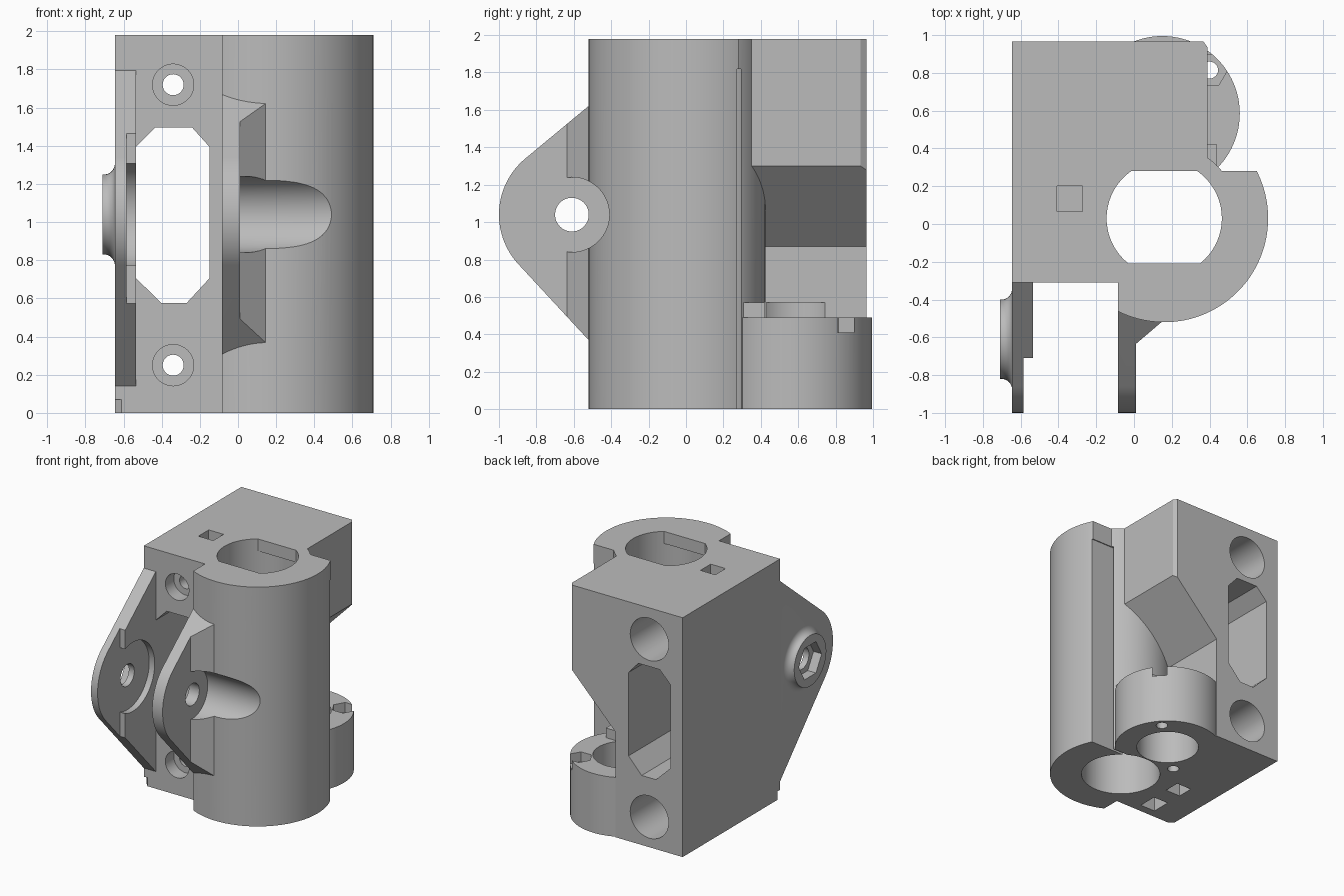
import bpy, bmesh, math
from mathutils import Vector

if "Cube" in bpy.data.objects:
    bpy.data.objects.remove(bpy.data.objects["Cube"], do_unlink=True)

grey = bpy.data.materials.new("plain_grey")
grey.use_nodes = True
grey.diffuse_color = (0.5, 0.5, 0.5, 1)
grey.node_tree.nodes["Principled BSDF"].inputs["Base Color"].default_value = (0.5, 0.5, 0.5, 1)

# Axis maps: the profile plane (u, v) and the extrusion direction w
MAPS = {"x": lambda u, v, w: (w, u, v),
        "y": lambda u, v, w: (u, w, v),
        "z": lambda u, v, w: (u, v, w)}


def prism(name, axis, points, start, end):
    """Extrude a closed profile along an axis."""
    bm = bmesh.new()
    place = MAPS[axis]
    face = bm.faces.new([bm.verts.new(place(u, v, start)) for u, v in points])
    new = bmesh.ops.extrude_face_region(bm, geom=[face])["geom"]
    shift = Vector(place(0, 0, end - start))
    bmesh.ops.translate(bm, vec=shift, verts=[g for g in new if isinstance(g, bmesh.types.BMVert)])
    bmesh.ops.recalc_face_normals(bm, faces=bm.faces)
    mesh = bpy.data.meshes.new(name)
    bm.to_mesh(mesh)
    bm.free()
    mesh.materials.append(grey)
    obj = bpy.data.objects.new(name, mesh)
    bpy.context.collection.objects.link(obj)
    return obj


def arc(centre, radius, start=0, end=360, steps=64):
    count = steps if end - start == 360 else steps + 1
    angles = [math.radians(start + (end - start) * i / steps) for i in range(count)]
    return [(centre[0] + radius * math.cos(a), centre[1] + radius * math.sin(a)) for a in angles]


def rod(name, axis, centre, radius, start, end, steps=64):
    return prism(name, axis, arc(centre, radius, steps=steps), start, end)


def box(name, x0, x1, y0, y1, z0, z1):
    return prism(name, "z", [(x0, y0), (x1, y0), (x1, y1), (x0, y1)], z0, z1)


def combine(target, other, operation):
    """Apply a boolean and remove the helper."""
    mod = target.modifiers.new("boolean", "BOOLEAN")
    mod.operation, mod.solver, mod.object = operation, "EXACT", other
    bpy.context.view_layer.objects.active = target
    bpy.ops.object.modifier_apply(modifier=mod.name)
    bpy.data.objects.remove(other, do_unlink=True)


def add(other):
    combine(body, other, "UNION")


def cut(other):
    combine(body, other, "DIFFERENCE")


TOP = 1.98
TUBE = (0.16, 0.03)
ROD = (0.15, 0.585)
PIVOT = (-0.61, 1.04)
SCREW_X = -0.34

# Main block, overhanging the rod seat with a sloped underside
body = prism("bracket_body", "y", [(-0.645, 0), (-0.03, 0), (-0.03, 0.87), (0.39, 1.3),
                                   (0.39, TOP), (-0.645, TOP)], -0.31, 0.965)
cut(prism("corner_chamfer", "z", [(0.345, 1.0), (0.42, 0.89), (0.42, 1.0)], 1, 2.1))

# Large tube: thick clamp half in front, thin wall behind
clamp = rod("clamp", "z", TUBE, 0.55, 0, TOP, 128)
combine(clamp, box("clamp_limit", -0.085, 0.69, -1, 0.28, -0.1, 2.1), "INTERSECT")
tip = rod("clamp_side", "z", TUBE, 0.55, 0, TOP, 128)
combine(tip, box("side_limit", 0.6, 0.8, -0.4, 0.2, -0.1, 2.1), "INTERSECT")
combine(clamp, tip, "UNION")
add(clamp)
add(rod("tube_wall", "z", TUBE, 0.395, 0, TOP, 96))

# Rod seat at the back
add(rod("rod_seat", "z", ROD, 0.41, 0, 0.49, 96))
add(box("seat_ledge", -0.1, 0.44, 0.28, 0.42, 0.4, 0.57))

# Hinge ears share one side profile
ear_profile = [(-0.2, 1.887)] + arc(PIVOT, 0.39, 129.6, 222.8, 32) + [(-0.2, 0.023)]
left_ear = prism("left_ear", "x", ear_profile, -0.645, -0.585)
layer = prism("ear_layer", "x", ear_profile, -0.62, -0.535)
combine(layer, box("layer_limit", -1, 0, -0.71, -0.25, 0, 2), "INTERSECT")
combine(layer, rod("layer_relief", "x", PIVOT, 0.285, -0.585, -0.4), "DIFFERENCE")
combine(left_ear, layer, "UNION")
add(left_ear)
right_ear = prism("right_ear", "x", ear_profile, -0.085, 0.2)
plan = [(-0.2, -1.1), (0.01, -1.1), (0.01, -0.635), (0.145, -0.52), (0.145, -0.25), (-0.2, -0.25)]
combine(right_ear, prism("ear_plan", "z", plan, -0.1, 2.1), "INTERSECT")
add(right_ear)

# Flared boss on the outer ear, as a stack of rings
bm = bmesh.new()
rings = []
for i in range(9):
    a = math.radians(90 * i / 8)
    x, r = -0.645 - 0.055 * (1 - math.cos(a)), 0.27 - 0.06 * math.sin(a)
    rings.append((x, r))
rings = [(-0.62, 0.27)] + rings + [(-0.71, 0.21)]
loops = [[bm.verts.new((x, u, v)) for u, v in arc(PIVOT, r, steps=48)] for x, r in rings]
for a, b in zip(loops, loops[1:]):
    for i in range(48):
        j = (i + 1) % 48
        bm.faces.new((a[i], a[j], b[j], b[i]))
bm.faces.new(loops[0])
bm.faces.new(loops[-1])
bmesh.ops.recalc_face_normals(bm, faces=bm.faces)
boss_mesh = bpy.data.meshes.new("hinge_boss")
bm.to_mesh(boss_mesh)
bm.free()
boss_mesh.materials.append(grey)
boss = bpy.data.objects.new("hinge_boss", boss_mesh)
bpy.context.collection.objects.link(boss)
# The flare stays within the ear outline
combine(boss, prism("boss_limit", "x", ear_profile, -0.8, -0.5), "INTERSECT")
add(boss)

# Pivot hole, nut pocket and screw access groove
cut(rod("pivot_hole", "x", PIVOT, 0.09, -0.8, 0.1))
cut(rod("pivot_nut", "x", PIVOT, 0.15, -0.8, -0.635, 6))
cut(rod("access_groove", "x", PIVOT, 0.2, 0.01, 1))

# Tube bore with two flats at the top, and the clamp slit
bore = rod("bore", "z", TUBE, 0.305, -0.1, 2.1, 96)
for y0, y1 in ((0.28, 0.5), (-0.5, -0.21)):
    combine(bore, box("bore_flat", -0.3, 0.6, y0, y1, 1.88, 2.2), "DIFFERENCE")
cut(bore)
cut(box("clamp_slit", 0.2, 0.9, 0.272, 0.294, -0.1, 1.82))

# Rod hole with a screw hole and nut trap on either side
cut(rod("rod_hole", "z", ROD, 0.24, -0.1, 0.57))
for side, top in ((1, 0.49), (-1, 0.57)):
    centre = (ROD[0] + side * 0.25, ROD[1] + side * 0.23)
    cut(rod("seat_screw", "z", centre, 0.045, -0.1, top + 0.01, 24))
    cut(rod("seat_nut", "z", centre, 0.095, top - 0.08, top + 0.01, 6))

# Eight-sided window through the block
window = [(-0.4, 0.575), (-0.27, 0.575), (-0.15, 0.705), (-0.15, 1.395),
          (-0.24, 1.495), (-0.435, 1.495), (-0.534, 1.395), (-0.534, 0.705)]
cut(prism("window", "y", window, -0.4, 1.1))

# Mounting screws with counterbores
for z in (0.25, 1.72):
    cut(rod("screw_hole", "y", (SCREW_X, z), 0.055, -0.4, 1.1, 32))
    cut(rod("front_counterbore", "y", (SCREW_X, z), 0.108, -0.4, -0.2, 48))
    cut(rod("back_counterbore", "y", (SCREW_X, z), 0.175, 0.35, 1.1, 48))

# Square nut slots
for y0, y1, z0, z1 in ((0.065, 0.2, 1.62, 2.1), (0.065, 0.2, -0.1, 0.35), (-0.24, -0.08, -0.1, 0.12)):
    cut(box("nut_slot", SCREW_X - 0.068, SCREW_X + 0.068, y0, y1, z0, z1))

# Small chamfer on the lower front corner
cut(prism("foot_chamfer", "z", [(-0.7, -0.35), (-0.57, -0.35), (-0.7, -0.22)], -0.1, 0.07))

bpy.ops.object.select_all(action="DESELECT")
body.select_set(True)
bpy.context.view_layer.objects.active = body
bpy.ops.object.shade_smooth_by_angle(angle=math.radians(30))
